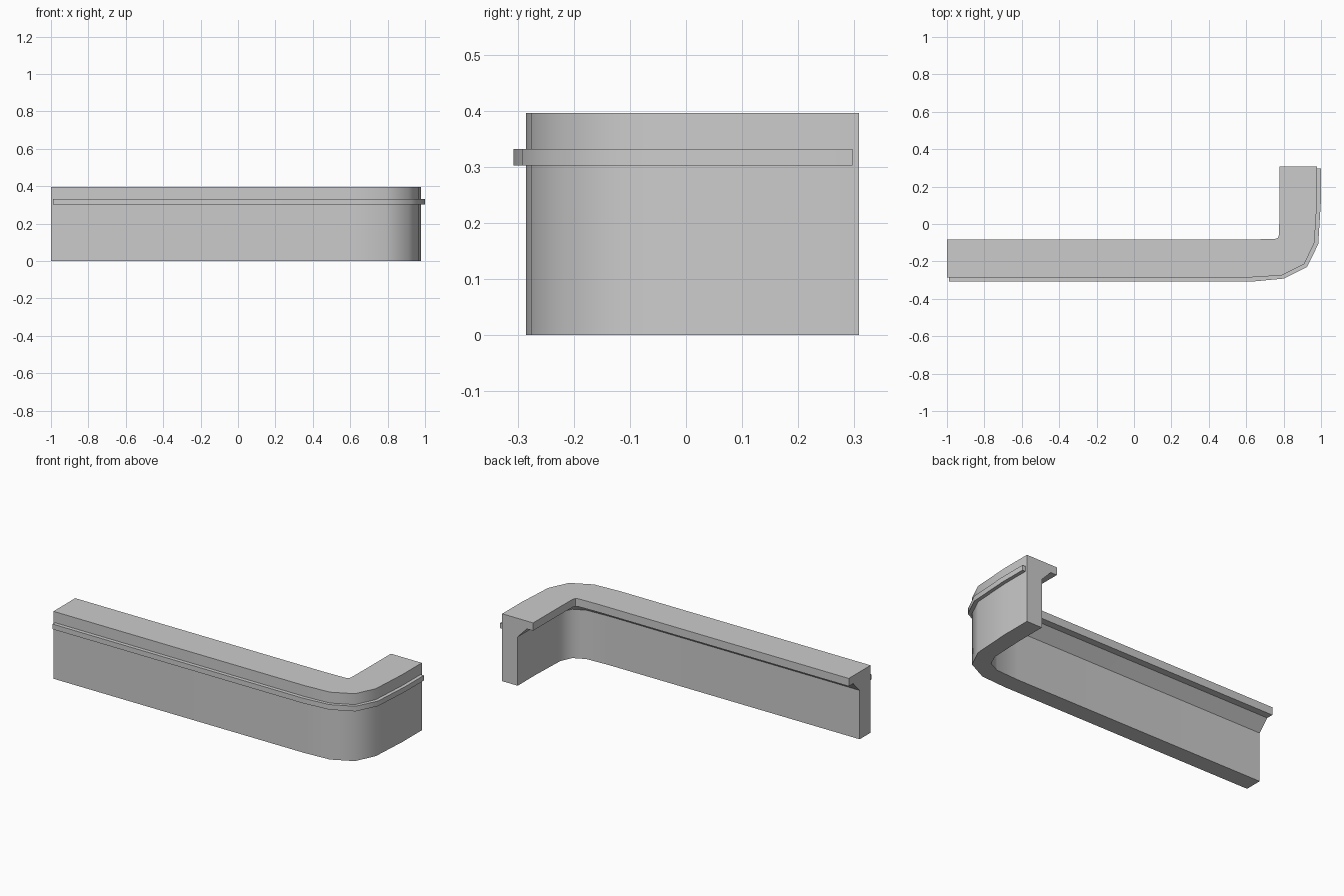
import bpy
import bmesh
import math

cube = bpy.data.objects.get("Cube")
if cube:
    bpy.data.objects.remove(cube, do_unlink=True)

grey = bpy.data.materials.new("light_grey")
grey.use_nodes = True
grey.diffuse_color = (0.6, 0.6, 0.6, 1)
grey.node_tree.nodes["Principled BSDF"].inputs["Base Color"].default_value = (0.6, 0.6, 0.6, 1)

# Plan outlines of the counter: outer face and inner lip, point for point
outer = [(-1, -0.285), (0.63, -0.285), (0.79, -0.275), (0.91, -0.215),
         (0.965, -0.1), (0.979, 0.13), (0.979, 0.308)]
inner = [(-1, -0.083), (0.63, -0.083), (0.755, -0.079), (0.77, -0.074),
         (0.776, -0.055), (0.778, 0.13), (0.778, 0.308)]
trim_outer = [(-0.99, -0.307), (0.64, -0.307), (0.80, -0.292), (0.925, -0.23),
              (0.985, -0.108), (1, 0.13), (1, 0.297)]
trim_inner = [(-0.99, -0.28), (0.63, -0.28), (0.785, -0.27), (0.905, -0.21),
              (0.96, -0.1), (0.974, 0.13), (0.974, 0.297)]


def loft(name, path_a, path_b, section):
    """Sweep a section of (share of the way from a to b, height) along both paths."""
    bm = bmesh.new()
    rings = []
    for (ax, ay), (bx, by) in zip(path_a, path_b):
        rings.append([bm.verts.new((ax + (bx - ax) * t, ay + (by - ay) * t, z))
                      for t, z in section])
    n = len(section)
    for r, s in zip(rings, rings[1:]):
        for i in range(n):
            j = (i + 1) % n
            bm.faces.new((r[i], r[j], s[j], s[i]))
    bm.faces.new(rings[0])
    bm.faces.new(rings[-1])
    bmesh.ops.recalc_face_normals(bm, faces=bm.faces)
    mesh = bpy.data.meshes.new(name)
    bm.to_mesh(mesh)
    bm.free()
    mesh.materials.append(grey)
    obj = bpy.data.objects.new(name, mesh)
    bpy.context.collection.objects.link(obj)
    bpy.ops.object.select_all(action='DESELECT')
    obj.select_set(True)
    bpy.context.view_layer.objects.active = obj
    bpy.ops.object.shade_smooth_by_angle(angle=math.radians(40))
    return obj


# Wall with a chamfered bracket under the overhanging top
loft("counter_body", outer, inner,
     [(0, 0), (0, 0.396), (1, 0.396), (1, 0.35), (0.8, 0.35), (0.5, 0.287), (0.5, 0)])

# Raised strip around the outer face
loft("trim_strip", trim_outer, trim_inner,
     [(0, 0.302), (0, 0.332), (1, 0.332), (1, 0.302)])
